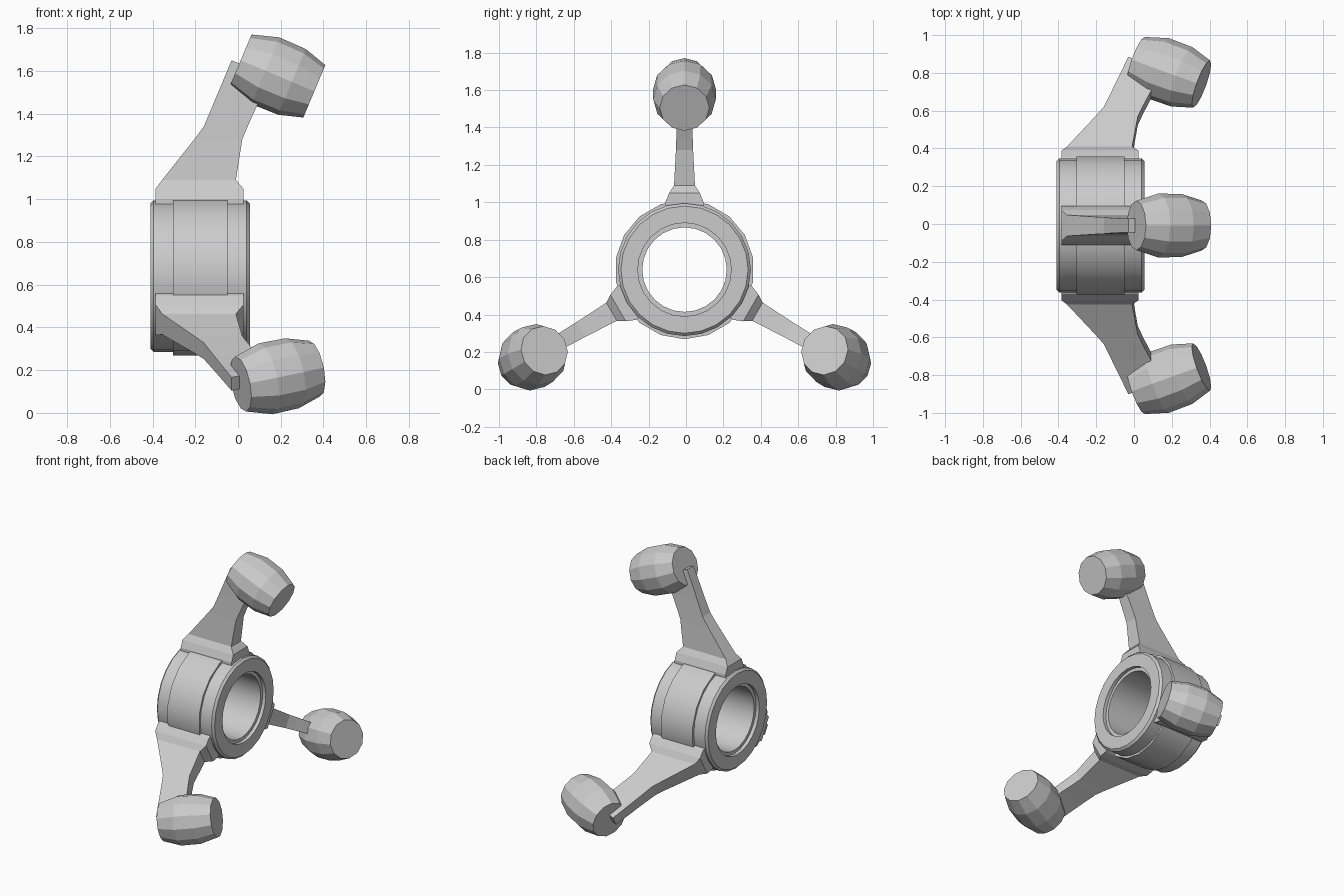
import bpy, bmesh, math
from mathutils import Matrix, Vector

if "Cube" in bpy.data.objects:
    bpy.data.objects.remove(bpy.data.objects["Cube"])

CENTRE = Matrix.Translation((0, -0.008, 0.64))
TILT = math.radians(-22.8)


def loft(name, rings, xform, closed=False, smooth=False):
    """Skin a list of equal-length point rings; cap the ends or close the loop."""
    bm = bmesh.new()
    rows = [[bm.verts.new(xform @ Vector(p)) for p in ring] for ring in rings]
    n = len(rows[0])
    pairs = list(zip(rows, rows[1:]))
    if closed:
        pairs.append((rows[-1], rows[0]))
    for a, b in pairs:
        for i in range(n):
            j = (i + 1) % n
            bm.faces.new((a[i], a[j], b[j], b[i]))
    if not closed:
        bm.faces.new(rows[0])
        bm.faces.new(rows[-1])
    bmesh.ops.recalc_face_normals(bm, faces=bm.faces)
    mesh = bpy.data.meshes.new(name)
    bm.to_mesh(mesh)
    bm.free()
    ob = bpy.data.objects.new(name, mesh)
    bpy.context.collection.objects.link(ob)
    if smooth:
        bpy.ops.object.select_all(action='DESELECT')
        ob.select_set(True)
        bpy.context.view_layer.objects.active = ob
        bpy.ops.object.shade_smooth_by_angle(angle=math.radians(30))
    return ob


def lathe_x(profile, sides):
    """Rings around the x axis from (x, radius) pairs."""
    return [[(x, r * math.sin(2 * math.pi * i / sides), r * math.cos(2 * math.pi * i / sides))
             for i in range(sides)] for x, r in profile]


# Hub with chamfered rims and a stepped bore
hub = [(-0.41, 0.25), (-0.41, 0.34), (-0.395, 0.355), (0.04, 0.355), (0.055, 0.34),
       (0.055, 0.25), (0.03, 0.25), (0.03, 0.226), (-0.385, 0.226), (-0.385, 0.25)]
loft("hub", lathe_x(hub, 24), CENTRE, closed=True, smooth=True)

# Raised band around the hub
band = [(-0.305, 0.33), (-0.305, 0.372), (-0.05, 0.372), (-0.05, 0.33)]
loft("hub_band", lathe_x(band, 18), CENTRE, closed=True, smooth=True)

# Arm sections: back x, back radius, front x, front radius, half width
arm = [(-0.385, 0.33, 0.025, 0.33, 0.102),
       (-0.385, 0.36, 0.025, 0.36, 0.102),
       (-0.385, 0.41, 0.025, 0.41, 0.082),
       (-0.355, 0.45, -0.010, 0.45, 0.056),
       (-0.205, 0.64, 0.020, 0.64, 0.046),
       (-0.160, 0.70, 0.045, 0.70, 0.044),
       (-0.118, 0.80, 0.090, 0.80, 0.040),
       (-0.030, 1.01, 0.120, 0.95, 0.036)]
arm_rings = [[(xb, -h, rb), (xb, h, rb), (xf, h, rf), (xf, -h, rf)] for xb, rb, xf, rf, h in arm]

# Barrel-shaped knob, tilted towards the hub axis
knob = [(0, 0.131), (0.125, 0.169), (0.26, 0.167), (0.374, 0.133)]
knob_rings = lathe_x(knob, 12)
knob_place = Matrix.Translation((0.0125, 0, 1.01)) @ Matrix.Rotation(-TILT, 4, 'Y')

for k in range(3):
    turn = CENTRE @ Matrix.Rotation(k * 2 * math.pi / 3, 4, 'X')
    loft(f"arm_{k + 1}", arm_rings, turn)
    loft(f"knob_{k + 1}", knob_rings, turn @ knob_place)
